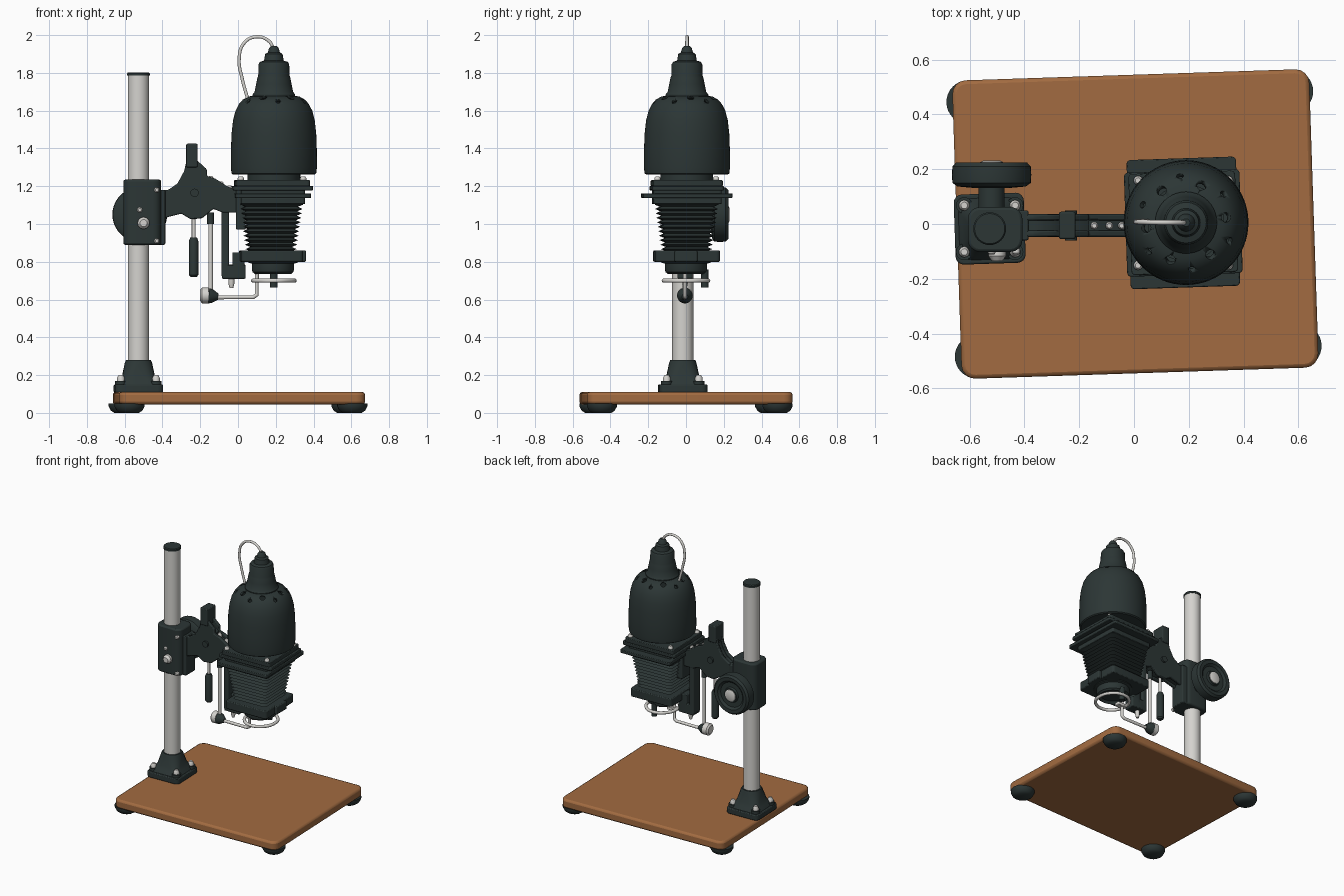
import bpy, bmesh, math
from mathutils import Vector, Matrix

if "Cube" in bpy.data.objects:
    bpy.data.objects.remove(bpy.data.objects["Cube"])

TILT = math.radians(1.9)      # slight turn of board and head about z


def material(name, rgb):
    m = bpy.data.materials.new(name)
    m.diffuse_color = (*rgb, 1)
    m.use_nodes = True
    m.node_tree.nodes["Principled BSDF"].inputs["Base Color"].default_value = m.diffuse_color
    return m


DARK = material("dark enamel", (0.025, 0.037, 0.036))
WOOD = material("brown wood", (0.36, 0.147, 0.052))
METAL = material("bare metal", (0.66, 0.65, 0.62))


def finish(name, bm, mat, bevel=0, segs=2):
    bmesh.ops.recalc_face_normals(bm, faces=bm.faces)
    me = bpy.data.meshes.new(name)
    bm.to_mesh(me)
    bm.free()
    ob = bpy.data.objects.new(name, me)
    bpy.context.collection.objects.link(ob)
    me.materials.append(mat)
    bpy.ops.object.select_all(action='DESELECT')
    ob.select_set(True)
    bpy.context.view_layer.objects.active = ob
    bpy.ops.object.shade_smooth_by_angle(angle=math.radians(35))
    if bevel:
        b = ob.modifiers.new("bevel", 'BEVEL')
        b.width, b.segments, b.limit_method = bevel, segs, 'ANGLE'
    return ob


def loft(name, rings, mat, bevel=0, closed=False):
    """Skin a list of equal-length point rings; cap the ends unless closed."""
    bm = bmesh.new()
    vs = [[bm.verts.new(p) for p in r] for r in rings]
    n = len(vs[0])
    for a, b in zip(vs, vs[1:] + (vs[:1] if closed else [])):
        for i in range(n):
            bm.faces.new((a[i], a[(i + 1) % n], b[(i + 1) % n], b[i]))
    if not closed:
        bm.faces.new(vs[0])
        bm.faces.new(vs[-1])
    return finish(name, bm, mat, bevel)


def rrect(cx, cy, hx, hy, z, r, rot=TILT, k=5):
    """Rounded rectangle ring at height z."""
    pts = []
    for q, (sx, sy) in enumerate(((1, 1), (-1, 1), (-1, -1), (1, -1))):
        for i in range(k):
            a = (q + i / (k - 1)) * math.pi / 2
            v = Vector((sx * (hx - r) + r * math.cos(a), sy * (hy - r) + r * math.sin(a), 0))
            pts.append(Matrix.Rotation(rot, 3, 'Z') @ v + Vector((cx, cy, z)))
    return pts


def slab(name, cx, cy, hx, hy, z0, z1, r, mat=DARK, bevel=0.006, rot=TILT):
    return loft(name, [rrect(cx, cy, hx, hy, z, r, rot) for z in (z0, z1)], mat, bevel)


def box(name, x, y, z, mat=DARK, bevel=0.006):
    return slab(name, sum(x) / 2, sum(y) / 2, (x[1] - x[0]) / 2, (y[1] - y[0]) / 2,
                z[0], z[1], 0.008, mat, bevel, 0)


def lathe(name, profile, origin, axis=(0, 0, 1), mat=DARK, n=32, closed=False):
    q = Vector((0, 0, 1)).rotation_difference(Vector(axis))
    rings = [[q @ Vector((r * math.cos(t), r * math.sin(t), h)) + Vector(origin)
              for t in (2 * math.pi * i / n for i in range(n))] for r, h in profile]
    return loft(name, rings, mat, 0, closed)


def rod(name, a, b, r, mat=METAL, n=16):
    d = Vector(b) - Vector(a)
    return lathe(name, [(r, 0), (r, d.length)], a, d.normalized(), mat, n)


def bolt(name, p, axis=(0, 0, 1), r=0.02, h=0.02):
    return lathe(name, [(r, -0.01), (r, h * .5), (r * .6, h)], p, axis, METAL, 12)


def prism(name, poly, y0, y1, bevel=0.006):
    return loft(name, [[(x, y, z) for x, z in poly] for y in (y0, y1)], DARK, bevel)


def wire(name, pts, r, smooth=True, cyclic=False):
    cu = bpy.data.curves.new(name, 'CURVE')
    cu.dimensions, cu.bevel_depth, cu.bevel_resolution = '3D', r, 3
    cu.use_fill_caps = True
    s = cu.splines.new('BEZIER' if smooth else 'POLY')
    pl = s.bezier_points if smooth else s.points
    pl.add(len(pts) - 1)
    for p, co in zip(pl, pts):
        if smooth:
            p.co, p.handle_left_type, p.handle_right_type = co, 'AUTO', 'AUTO'
        else:
            p.co = (*co, 1)
    s.use_cyclic_u = cyclic
    cu.materials.append(METAL)
    ob = bpy.data.objects.new(name, cu)
    bpy.context.collection.objects.link(ob)
    return ob


# Baseboard and rubber feet
slab("baseboard", 0.005, 0, 0.652, 0.545, 0.045, 0.11, 0.05, WOOD, 0.014)
for sx in (-1, 1):
    for sy in (-1, 1):
        c = Matrix.Rotation(TILT, 3, 'Z') @ Vector((sx * 0.59, sy * 0.465, 0))
        lathe("foot", [(0.05, 0), (0.068, 0.012), (0.08, 0.035), (0.08, 0.05)], c)

# Column with its socket
CX, CY = -0.527, -0.017
lathe("column", [(0.056, 0.2), (0.056, 1.79)], (CX, CY, 0), mat=METAL)
lathe("column_cap", [(0.06, 1.785), (0.06, 1.797), (0.055, 1.803)], (CX, CY, 0))
slab("socket_flange", CX, CY, 0.128, 0.128, 0.108, 0.15, 0.03)
loft("socket", [rrect(CX, CY, h, h, z, h * f) for h, z, f in
                ((0.115, 0.145, .4), (0.1, 0.175, .5), (0.085, 0.2, .6), (0.072, 0.265, .9),
                 (0.066, 0.28, .95))], DARK)
for sx in (-1, 1):
    for sy in (-1, 1):
        p = (CX + sx * 0.093, CY + sy * 0.085, 0.15)
        rod("bolt_boss", p, (p[0], p[1], 0.17), 0.03, DARK)
        bolt("socket_bolt", (p[0], p[1], 0.17), h=0.03)

# Sliding clamp and its hand wheel
slab("clamp", -0.507, -0.02, 0.1, 0.082, 0.89, 1.235, 0.045, rot=0, bevel=0.01)
box("clamp_rib", (-0.46, -0.385), (-0.06, 0.05), (0.89, 1.18))
WX, WZ = -0.52, 1.05
rod("wheel_shaft", (WX, 0.04, WZ), (WX, 0.15, WZ), 0.048, DARK, 24)
lathe("hand_wheel", [(0.07, 0.132), (0.125, 0.137), (0.143, 0.15), (0.145, 0.18), (0.143, 0.21),
                     (0.13, 0.224), (0.105, 0.222), (0.09, 0.208), (0.055, 0.208), (0.05, 0.222)],
      (WX, 0, WZ), (0, 1, 0), n=40)
lathe("wheel_cap", [(0.042, 0.2), (0.042, 0.226), (0.032, 0.231)], (WX, 0, WZ), (0, 1, 0), METAL)
bolt("clamp_lock", (-0.5, -0.1, 1.005), (0, -1, 0), 0.032, 0.035)
for x, z in ((-0.52, 1.075), (-0.43, 1.18), (-0.43, 0.91)):
    bolt("clamp_screw", (x, -0.1, z), (0, -1, 0), 0.014, 0.012)

# Arm: two side plates around a thin web, with a raised hanger bar
ARM = [(-0.42, 1.18), (-0.37, 1.18), (-0.32, 1.215), (-0.285, 1.28), (-0.272, 1.34), (-0.215, 1.335),
       (-0.165, 1.29), (-0.165, 1.255), (-0.12, 1.24), (-0.05, 1.195), (0.02, 1.175), (0.02, 1.06),
       (-0.08, 1.06), (-0.13, 1.08), (-0.19, 1.03), (-0.25, 1.025), (-0.3, 1.055), (-0.36, 1.04),
       (-0.42, 1.02)]
for y in (-0.047, 0.013):
    prism("arm_side", ARM, y, y + 0.023)
prism("arm_web", [(x, 1.11 + (z - 1.11) * .8) for x, z in ARM], -0.026, 0.015, 0)
box("hanger_bar", (-0.274, -0.214), (-0.055, 0.045), (1.3, 1.425))
box("hanger_core", (-0.262, -0.226), (-0.04, 0.03), (1.05, 1.34))
rod("arm_pivot", (-0.23, -0.06, 1.165), (-0.23, 0.05, 1.165), 0.022, DARK)
for x, z in ((-0.145, 1.235), (-0.09, 1.205), (-0.045, 1.185)):
    bolt("arm_bolt", (x, -0.006, z), r=0.014)

# Lever grip hanging from the arm
GY = -0.006
rod("grip_rod", (-0.235, GY, 0.9), (-0.235, GY, 1.04), 0.01)
lathe("grip", [(0.017, 0.72), (0.025, 0.73), (0.025, 0.91), (0.018, 0.928)], (-0.235, GY, 0), n=20)

# Focus rod, ball joint and filter swing arm
rod("focus_rod_sleeve", (-0.145, GY, 1.0), (-0.145, GY, 1.06), 0.018, DARK)
rod("focus_rod", (-0.145, GY, 0.64), (-0.145, GY, 1.04), 0.012)
lathe("joint_cap", [(0.03, 0), (0.042, 0.01), (0.042, 0.045)], (-0.2, GY, 0.622), (1, 0, 0), METAL, 20)
lathe("joint_cone", [(0.041, 0), (0.036, 0.02), (0.016, 0.05)], (-0.155, GY, 0.62), (1, 0, -0.1), n=20)
wire("swing_arm", [(-0.11, GY, 0.612), (0.08, GY, 0.612), (0.1, GY, 0.625), (0.1, GY, 0.79)], 0.011, False)
wire("filter_ring", [(0.19 + 0.11 * math.cos(t * math.pi / 4), 0.118 * math.sin(t * math.pi / 4), 0.7)
                     for t in range(8)], 0.011, True, True)
box("ring_lug", (0.08, 0.15), (-0.025, 0.015), (0.69, 0.712), METAL, 0.003)
rod("ring_pin", (0.19, 0.1, 0.665), (0.19, 0.1, 0.76), 0.02, DARK)

# Drop bar and lens stage
box("drop_bar", (-0.087, -0.048), (-0.045, 0.035), (0.72, 1.09))
box("drop_block", (-0.085, 0.04), (-0.045, 0.035), (0.71, 0.785))
box("stage_riser", (-0.03, 0.035), (-0.045, 0.035), (0.75, 0.85))
bolt("stage_pin", (-0.035, GY, 0.71), (0, 0, -1), 0.016, 0.05)
HX = 0.18
slab("lens_stage", HX - 0.005, 0.003, 0.165, 0.172, 0.8, 0.86, 0.02)
box("stage_tab", (0.28, 0.36), (-0.06, 0.06), (0.8, 0.86))
lathe("lens", [(0.08, 0.75), (0.095, 0.735), (0.108, 0.745), (0.112, 0.76), (0.112, 0.79), (0.13, 0.795),
               (0.13, 0.81)], (HX + 0.005, 0, 0))

# Bellows: alternating wide and narrow pleat rings
rings = []
N = 11
for i in range(2 * N + 1):
    f = i / (2 * N)
    h = 0.13 + 0.038 * f - (0.026 if i % 2 == 0 else 0)
    rings.append(rrect(HX - 0.005, 0.003, h, h, 0.855 + 0.26 * f, 0.02, k=3))
loft("bellows", rings, DARK)
box("head_bracket", (-0.01, 0.04), (-0.06, 0.06), (0.97, 1.19))

# Negative carrier: stacked plates
for name, hx, hy, z0, z1 in (("carrier_bottom", 0.17, 0.18, 1.105, 1.14),
                             ("carrier_plate", 0.2, 0.236, 1.138, 1.162),
                             ("carrier_spacer", 0.17, 0.18, 1.155, 1.185),
                             ("carrier_lid", 0.211, 0.19, 1.178, 1.202),
                             ("carrier_top", 0.195, 0.185, 1.2, 1.232)):
    slab(name, HX, 0.004, hx, hy, z0, z1, 0.015, bevel=0.004)
for sx in (-1, 1):
    for sy in (-1, 1):
        x, y = HX + sx * 0.165, 0.004 + sy * 0.155
        bolt("carrier_screw", (x, y, 1.232), r=0.017)
rod("lamp_collar", (HX + 0.01, 0.004, 1.22), (HX + 0.01, 0.004, 1.285), 0.14, DARK, 40)

# Lamp housing shell with drilled vents
LX, LY = 0.19, 0.005
outer = [(0.216, 1.262), (0.224, 1.268), (0.228, 1.3), (0.227, 1.4), (0.224, 1.48), (0.216, 1.55),
         (0.203, 1.6), (0.185, 1.635), (0.165, 1.658), (0.135, 1.675), (0.1, 1.68)]
inner = [(r - 0.014, z - 0.01) for r, z in reversed(outer[2:])] + [(0.2, 1.275), (0.12, 1.272), (0.12, 1.262)]
shell = lathe("lamp_housing", outer + inner, (LX, LY, 0), n=64, closed=True)
bm = bmesh.new()
for i in range(12):
    a = i * math.pi / 6 + 0.13
    rad, r = ((0.148, 0.018), (0.172, 0.013))[i % 2]
    z = 1.668 if i % 2 == 0 else 1.65
    d = Vector((math.cos(a) * .75, math.sin(a) * .75, 0.66))
    m = (Matrix.Translation((LX + rad * math.cos(a), LY + rad * math.sin(a), z)) @
         d.to_track_quat('Z', 'Y').to_matrix().to_4x4())
    bmesh.ops.create_cone(bm, cap_ends=True, segments=14, radius1=r, radius2=r, depth=0.08, matrix=m)
cutter = finish("vent_cutter", bm, DARK)
cutter.hide_render = True
cutter.hide_viewport = True
cut = shell.modifiers.new("vents", 'BOOLEAN')
cut.object, cut.operation, cut.solver = cutter, 'DIFFERENCE', 'EXACT'

# Stepped lamp socket and cable
lathe("lamp_socket", [(0.113, 1.665), (0.113, 1.685), (0.102, 1.7), (0.094, 1.74), (0.087, 1.775),
                      (0.083, 1.785), (0.081, 1.845), (0.074, 1.858), (0.052, 1.865), (0.046, 1.9),
                      (0.032, 1.908), (0.026, 1.93), (0.014, 1.943)], (LX, LY, 0), n=40)
wire("cable", [(0.19, 0.005, 1.92), (0.165, 0.005, 1.967), (0.095, 0.006, 1.991), (0.03, 0.007, 1.955),
               (0.006, 0.008, 1.87), (0.022, 0.01, 1.77), (0.055, 0.01, 1.65)], 0.009)
